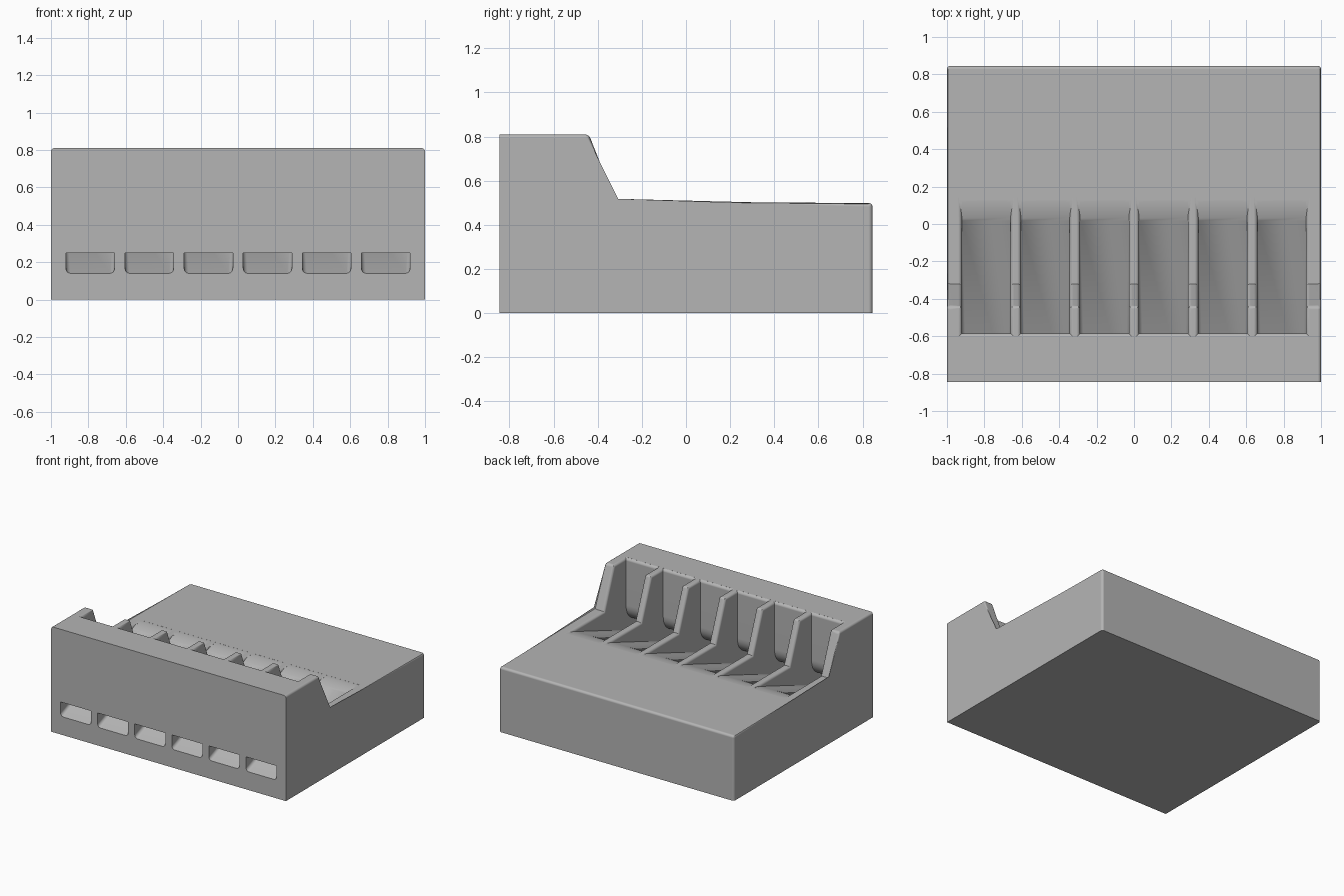
import bpy, bmesh, math

cube = bpy.data.objects.get("Cube")
if cube:
    bpy.data.objects.remove(cube, do_unlink=True)

DEPTH = 0.845            # half of the body depth
HALF = 0.13              # half of a slot's width
RIM = 0.02               # rounding of the slot rims
WALL = -0.585            # inner side of the front wall
DECK, TOP = 0.5, 0.81
LIP = 0.143              # where the ramp meets the deck
CENTRES = [(i - 2.5) * 0.316 for i in range(6)]

grey = bpy.data.materials.new("matte_grey")
grey.use_nodes = True
grey.diffuse_color = (0.46, 0.46, 0.46, 1)
grey.node_tree.nodes["Principled BSDF"].inputs["Base Color"].default_value = grey.diffuse_color


def make_object(name, bm):
    bmesh.ops.recalc_face_normals(bm, faces=bm.faces[:])
    mesh = bpy.data.meshes.new(name)
    bm.to_mesh(mesh)
    bm.free()
    mesh.materials.append(grey)
    obj = bpy.data.objects.new(name, mesh)
    bpy.context.collection.objects.link(obj)
    return obj


def loft(bm, rings):
    """Skin a row of equal rings and cap both ends."""
    loops = [[bm.verts.new(p) for p in ring] for ring in rings]
    n = len(loops[0])
    for a, b in zip(loops, loops[1:]):
        for i in range(n):
            bm.faces.new((a[i], a[(i + 1) % n], b[(i + 1) % n], b[i]))
    bm.faces.new(loops[0])
    bm.faces.new(loops[-1])
    return loops


def prism(bm, profile, x0, x1):
    return loft(bm, [[(x, y, z) for y, z in profile] for x in (x0, x1)])


def curve(a, b, c, steps=8):
    """Smooth bend from a to c with its corner at b."""
    pts = []
    for i in range(steps + 1):
        t = i / steps
        pts.append(tuple((1 - t) ** 2 * p + 2 * t * (1 - t) * q + t * t * r
                         for p, q, r in zip(a, b, c)))
    return pts


def ramp(y, base=0.14):
    return base + 0.39 * (y + DEPTH)


def near(edge, axis, value):
    return all(abs(v.co[axis] - value) < 0.001 for v in edge.verts)


# Stepped body with rounded side, back and step edges
bm = bmesh.new()
prism(bm, [(-DEPTH, 0), (DEPTH, 0), (DEPTH, DECK), (-0.32, DECK),
           (-0.44, TOP), (-DEPTH, TOP)], -1, 1)
rounded = []
for e in bm.edges:
    high = all(v.co.z > 0.4 for v in e.verts)
    upper = high and not near(e, 1, -DEPTH) and not near(e, 1, -0.32)
    back = near(e, 1, DEPTH) and not near(e, 2, 0)
    if upper or back:
        rounded.append(e)
bmesh.ops.bevel(bm, geom=rounded, offset=0.018, segments=4, profile=0.5,
                affect='EDGES', clamp_overlap=False)
body = make_object("slotted_body", bm)

# Slot cutters: ramped floor, upright front wall, outlet through the front
bend = curve((0.017, ramp(0.017)), (0.078, DECK), (LIP, DECK))
floor = [(-0.9, ramp(-0.9))] + bend
ceiling = curve((WALL, 0.45), (WALL, ramp(WALL, 0.25)),
                (WALL - 0.1, ramp(WALL - 0.1, 0.25)))
profile = floor + [(LIP, 0.9), (WALL, 0.9)] + ceiling + [(-0.9, ramp(-0.9, 0.25))]
bm = bmesh.new()
corners = []
for c in CENTRES:
    for side in prism(bm, profile, c - HALF, c + HALF):
        for a, b in zip(side[:len(floor)], side[1:len(floor)]):
            corners.append(bm.edges.get((a, b)))
bmesh.ops.bevel(bm, geom=corners, offset=0.026, segments=4, profile=0.5,
                affect='EDGES', clamp_overlap=False)
slots = make_object("slot_cutter", bm)

# Rim cutters: stations of (y, z, depth, downward direction)
down, mitre = (0, -1), (-0.686, -1)
stations = []
for deg in (80, 60, 40, 20, 0):
    t = math.radians(deg)
    stations.append((WALL - RIM * (1 - math.cos(t)), TOP, RIM * (1 - math.sin(t)), down))
stations += [(-0.44, TOP, RIM, mitre), (-0.32, DECK, RIM, mitre), (-0.1, DECK, RIM, down)]
for y, z in bend:
    stations.append((y, DECK, max(0.0005, min(RIM, DECK - z - 0.0005)), down))


def rim_ring(c, y, z, depth, m):
    start = math.asin(1 - depth / RIM)
    half = []
    for i in range(6):
        t = start + (math.pi / 2 - start) * i / 5
        half.append((HALF + RIM * (1 - math.cos(t)), RIM * (1 - math.sin(t))))
    half.append((HALF + RIM, -0.06))
    outline = [(-x, d) for x, d in reversed(half)] + half
    return [(c + x, y + m[0] * d, z + m[1] * d) for x, d in outline]


bm = bmesh.new()
for c in CENTRES:
    loft(bm, [rim_ring(c, *s) for s in stations])
rims = make_object("rim_cutter", bm)

# Carve the slots and remove the cutters
bpy.ops.object.select_all(action='DESELECT')
bpy.context.view_layer.objects.active = body
body.select_set(True)
for cutter in (slots, rims):
    cutter.hide_render = True
    mod = body.modifiers.new("carve", 'BOOLEAN')
    mod.operation = 'DIFFERENCE'
    mod.solver = 'EXACT'
    mod.object = cutter
    bpy.ops.object.modifier_apply(modifier=mod.name)
    bpy.data.objects.remove(cutter, do_unlink=True)

bpy.ops.object.shade_smooth_by_angle(angle=math.radians(30))
weighted = body.modifiers.new("even_shading", 'WEIGHTED_NORMAL')
weighted.keep_sharp = True
